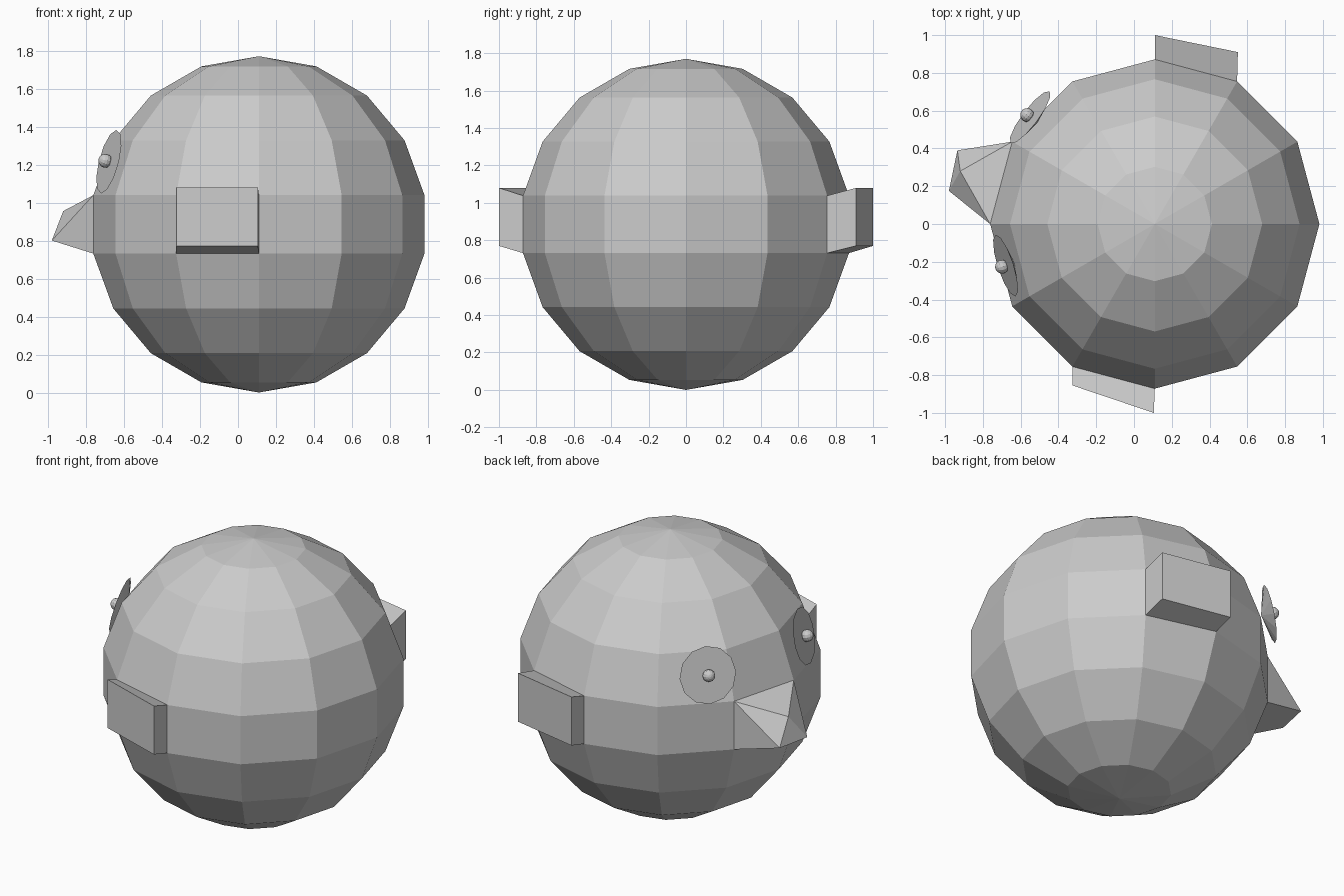
import bpy
import bmesh
from math import radians, sin, cos
from mathutils import Vector, Matrix

CENTRE = Vector((0.11, 0, 0.885))
RADIUS = 0.885

if "Cube" in bpy.data.objects:
    bpy.data.objects.remove(bpy.data.objects["Cube"], do_unlink=True)

grey = bpy.data.materials.new("light_grey")
grey.use_nodes = True
grey.diffuse_color = (0.6, 0.6, 0.6, 1)
grey.node_tree.nodes["Principled BSDF"].inputs["Base Color"].default_value = (0.6, 0.6, 0.6, 1)


def finish(name, bm):
    """Turn a bmesh into a flat-shaded, coloured object."""
    bmesh.ops.recalc_face_normals(bm, faces=bm.faces)
    mesh = bpy.data.meshes.new(name)
    bm.to_mesh(mesh)
    bm.free()
    mesh.materials.append(grey)
    obj = bpy.data.objects.new(name, mesh)
    bpy.context.collection.objects.link(obj)
    return obj


def body_point(azimuth, polar):
    a, p = radians(azimuth), radians(polar)
    return CENTRE + RADIUS * Vector((sin(p) * cos(a), sin(p) * sin(a), cos(p)))


def body_panel(azimuth):
    """Corners of the middle-band facet that starts at an azimuth."""
    return [body_point(azimuth + d, p) for d, p in ((0, 100), (30, 100), (30, 80), (0, 80))]


def solid(name, points, faces):
    bm = bmesh.new()
    verts = [bm.verts.new(p) for p in points]
    for f in faces:
        bm.faces.new([verts[i] for i in f])
    return finish(name, bm)


# Round body
bm = bmesh.new()
bmesh.ops.create_uvsphere(bm, u_segments=12, v_segments=9, radius=RADIUS,
                          matrix=Matrix.Translation(CENTRE))
finish("body", bm)


# Wings: body facets pulled outwards and slightly up
def wing(name, azimuth, start, end):
    outer = [Vector((*xy, z)) for xy, z in
             ((start, 0.77), (end, 0.77), (end, 1.08), (start, 1.08))]
    sides = [(i, (i + 1) % 4, (i + 1) % 4 + 4, i + 4) for i in range(4)]
    solid(name, body_panel(azimuth) + outer, sides + [(4, 5, 6, 7)])


wing("front_wing", 240, (-0.325, -0.855), (0.105, -1.0))
wing("back_wing", 60, (0.55, 0.91), (0.11, 1.0))

# Beak: a facet drawn out to a small triangular tip
tip = [Vector((-0.935, 0.39, 0.80)), Vector((-0.98, 0.175, 0.80)), Vector((-0.92, 0.28, 0.955))]
solid("beak", body_panel(150) + tip,
      [(0, 1, 5, 4), (1, 2, 5), (2, 6, 5), (2, 3, 6), (3, 4, 6), (3, 0, 4), (4, 5, 6)])


# Eyes: shallow cones with the flat side outwards, and a small bead on each
def eye(side, position, azimuth, tilt=14):
    a, t = radians(azimuth), radians(tilt)
    normal = Vector((cos(a) * cos(t), sin(a) * cos(t), sin(t)))
    turn = normal.to_track_quat('Z', 'Y').to_matrix().to_4x4()
    place = Matrix.Translation(position) @ turn
    depth = 0.05
    bm = bmesh.new()
    bmesh.ops.create_cone(bm, cap_ends=True, segments=12, radius1=0, radius2=0.172, depth=depth,
                          matrix=place @ Matrix.Translation((0, 0, -depth / 2)))
    bmesh.ops.remove_doubles(bm, verts=bm.verts, dist=0.0001)
    finish(side + "_eye", bm)
    bm = bmesh.new()
    bmesh.ops.create_uvsphere(bm, u_segments=12, v_segments=8, radius=0.037,
                              matrix=place @ Matrix.Translation((0, 0, 0.02)))
    finish(side + "_pupil", bm)


eye("left", (-0.68, -0.22, 1.215), 198)
eye("right", (-0.55, 0.565, 1.23), 143)
